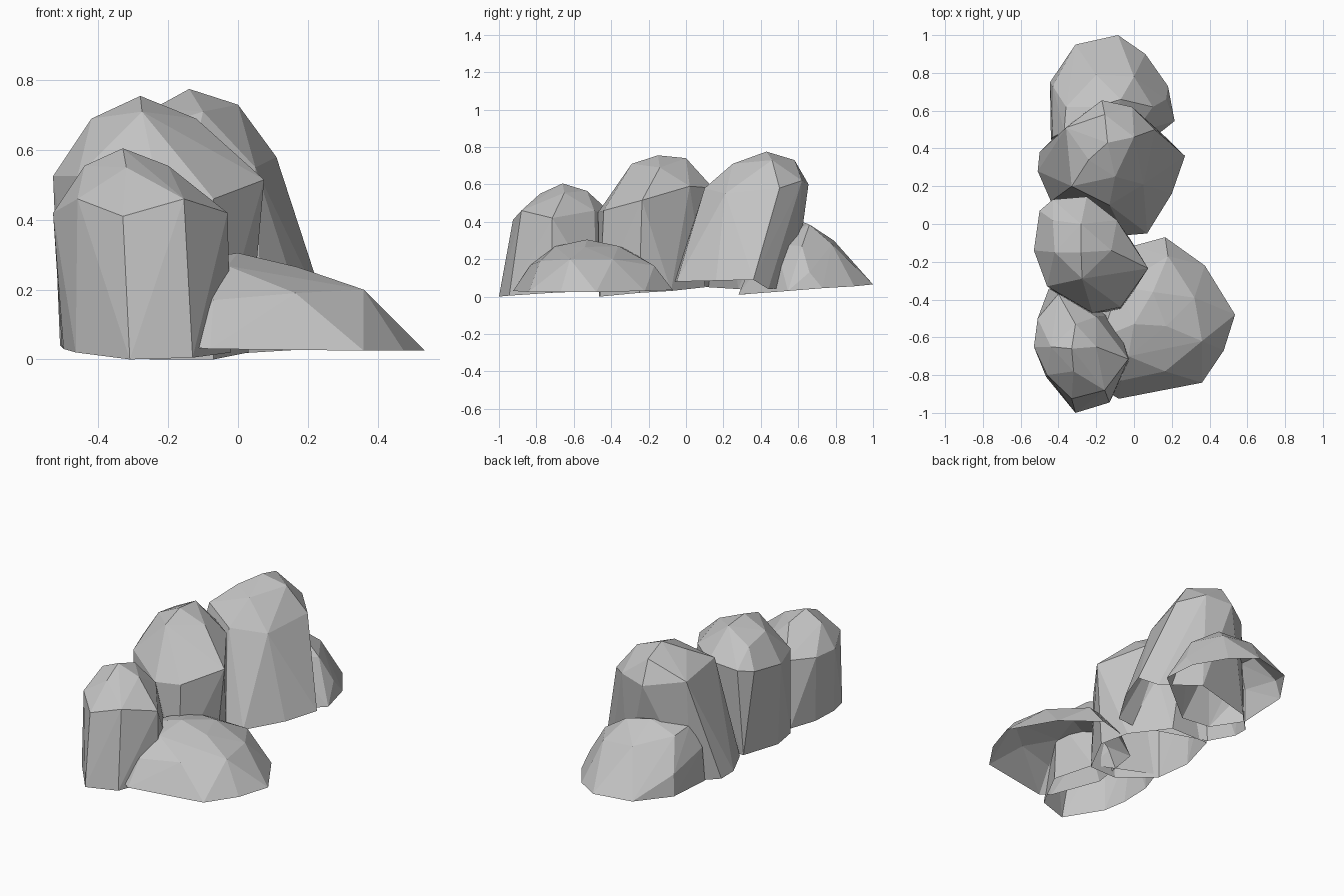
import bpy, bmesh

stone = bpy.data.materials.new("grey_stone")
stone.diffuse_color = (0.55, 0.55, 0.55, 1.0)


def rock(name, rim, crown):
    """Faceted shell stretched over a ground rim and crown points, open underneath."""
    bm = bmesh.new()
    foot = [bm.verts.new(p) for p in rim]
    for p in crown:
        bm.verts.new(p)
    bmesh.ops.convex_hull(bm, input=bm.verts[:])
    foot_set = {v for v in foot if v.is_valid}
    bm.normal_update()
    # Open the underside
    under = [f for f in bm.faces
             if all(v in foot_set for v in f.verts) and abs(f.normal.z) > 0.6]
    bmesh.ops.delete(bm, geom=under, context='FACES')
    loose = [v for v in bm.verts if not v.link_faces]
    bmesh.ops.delete(bm, geom=loose, context='VERTS')
    mesh = bpy.data.meshes.new(name)
    bm.to_mesh(mesh)
    bm.free()
    mesh.materials.append(stone)
    obj = bpy.data.objects.new(name, mesh)
    bpy.context.collection.objects.link(obj)
    return obj


# Small upright boulder at the front
rock("front_boulder",
     [(-.31, -1, 0), (-.13, -.945, .005), (-.02, -.72, .02), (-.1, -.48, .03),
      (-.45, -.34, .04), (-.505, -.5, .04), (-.5, -.68, .03), (-.465, -.81, .02)],
     [(-.33, -.925, .41), (-.155, -.88, .46), (-.03, -.715, .42), (-.46, -.8, .46),
      (-.53, -.65, .42), (-.51, -.5, .42), (-.2, -.49, .46), (-.4, -.37, .42),
      (-.33, -.66, .605), (-.2, -.65, .555), (-.44, -.65, .555),
      (-.31, -.53, .565), (-.32, -.78, .55)])

# Tall boulder in the middle
rock("middle_boulder",
     [(-.07, -.46, 0), (.03, -.25, .02), (-.02, -.08, .03), (-.2, .1, .05),
      (-.45, .1, .05), (-.51, -.14, .04), (-.46, -.33, .02), (-.25, -.465, 0)],
     [(-.28, -.15, .755), (-.28, 0, .74), (-.43, .02, .66), (-.42, -.15, .69),
      (-.275, -.29, .71), (-.12, -.14, .69), (-.53, -.14, .525), (-.5, .07, .55),
      (-.43, .13, .56), (-.25, .145, .58), (-.09, .02, .59), (.075, -.235, .515),
      (-.07, -.44, .46), (-.22, -.47, .45), (-.46, -.33, .525)])

# Largest boulder, leaning backwards
rock("leaning_boulder",
     [(.27, .36, .09), (.2, .16, .085), (.07, -.05, .08), (-.05, -.06, .08),
      (-.44, .12, .05), (-.51, .28, .04), (-.5, .38, .03), (-.38, .5, .03),
      (-.02, .58, .05), (.19, .44, .04)],
     [(-.14, .43, .775), (0, .46, .73), (-.155, .58, .73), (-.1, .25, .71),
      (-.24, .34, .72), (-.33, .2, .64), (-.13, .1, .58), (.11, .5, .58),
      (-.01, .62, .62), (-.17, .655, .6), (-.36, .51, .62), (.05, .21, .55)])

# Low boulder at the back
rock("back_boulder",
     [(-.12, .28, .01), (-.3, .3, .01), (-.44, .45, .03), (-.445, .75, .05),
      (-.31, .95, .06), (-.085, 1, .065), (.06, .9, .055), (.18, .73, .045),
      (.215, .545, .03)],
     [(-.2, .62, .4), (-.07, .66, .385), (-.2, .79, .3), (0, .78, .28),
      (-.36, .62, .34), (-.43, .73, .17), (.1, .62, .27), (-.37, .49, .36),
      (-.43, .46, .23), (0, .48, .28), (-.2, .42, .33), (.17, .66, .13)])

# Wide low slab to the right of the front
rock("right_slab",
     [(.165, -.07, .035), (.375, -.22, .03), (.535, -.48, .025), (.475, -.67, .025),
      (.36, -.84, .025), (-.08, -.925, .03), (-.14, -.89, .035), (-.25, -.6, .035),
      (-.2, -.27, .035), (0, -.115, .035)],
     [(0, -.53, .305), (.1, -.36, .27), (.17, -.54, .265), (-.03, -.7, .268),
      (.32, -.39, .2), (.36, -.62, .2), (.165, -.78, .19), (.18, -.17, .165),
      (-.07, -.83, .17), (-.17, -.6, .28), (-.08, -.33, .26)])
